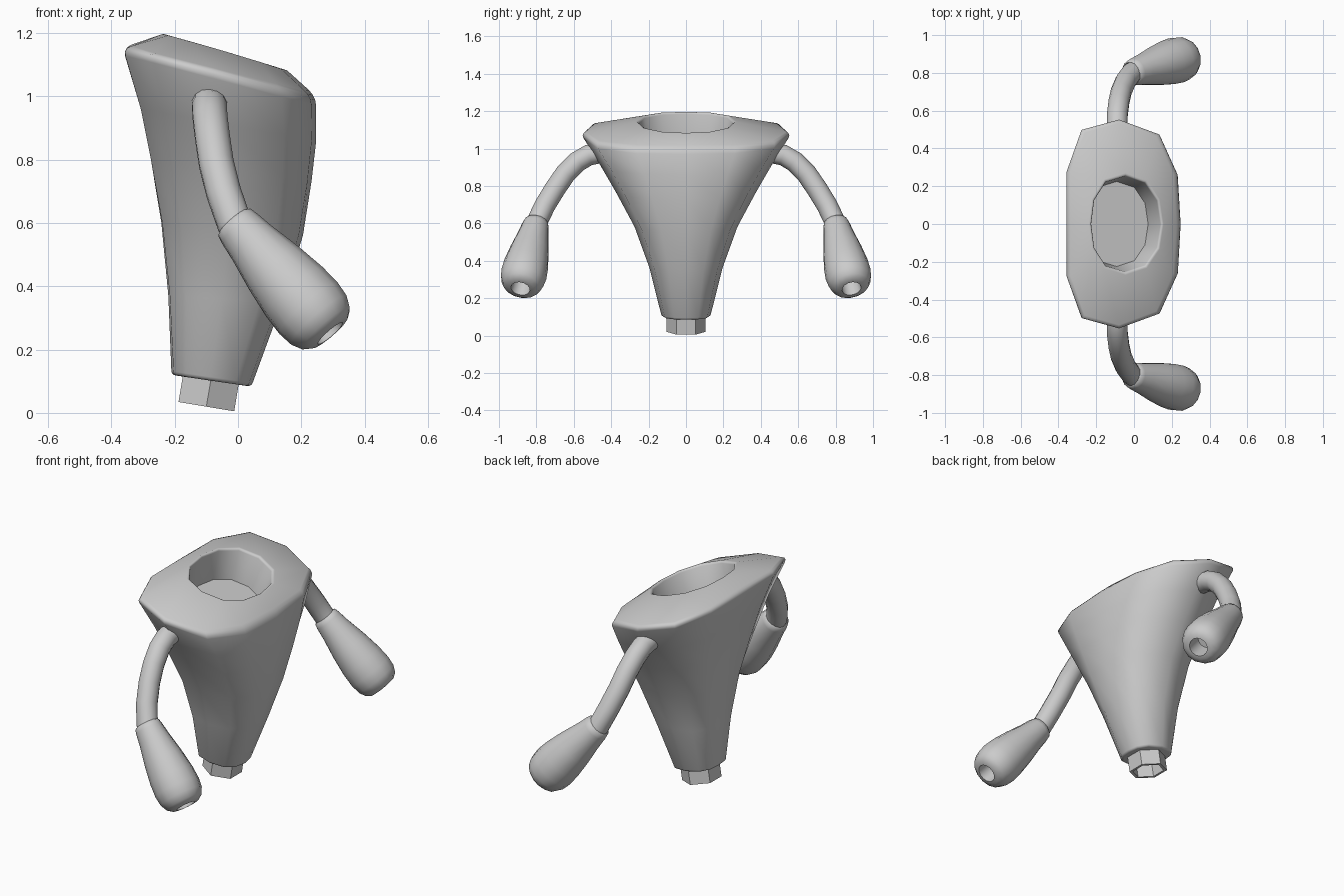
import bpy, bmesh, math
from mathutils import Vector

if "Cube" in bpy.data.objects:
    bpy.data.objects.remove(bpy.data.objects["Cube"])


def loft(name, rings, bevels=(), smooth=40):
    """Skin a list of equal-length rings, cap both ends, bevel chosen rings."""
    bm = bmesh.new()
    loops = [[bm.verts.new(p) for p in ring] for ring in rings]
    n = len(rings[0])
    for a, b in zip(loops, loops[1:]):
        for i in range(n):
            j = (i + 1) % n
            bm.faces.new((a[i], a[j], b[j], b[i]))
    bm.faces.new(loops[0][::-1])
    bm.faces.new(loops[-1])
    picked = [(bm.edges.get((loops[k][i], loops[k][(i + 1) % n])), w)
              for k, w in bevels for i in range(n)]
    for width in sorted({w for _, w in picked}):
        edges = [e for e, w in picked if w == width]
        bmesh.ops.bevel(bm, geom=edges, offset=width, offset_type='OFFSET',
                        segments=3, profile=0.5, affect='EDGES')
    bmesh.ops.recalc_face_normals(bm, faces=bm.faces[:])
    mesh = bpy.data.meshes.new(name)
    bm.to_mesh(mesh)
    bm.free()
    obj = bpy.data.objects.new(name, mesh)
    bpy.context.collection.objects.link(obj)
    bpy.ops.object.select_all(action='DESELECT')
    obj.select_set(True)
    bpy.context.view_layer.objects.active = obj
    bpy.ops.object.shade_smooth_by_angle(angle=math.radians(smooth))
    return obj


def circle(center, direction, radius, n):
    """Ring of n points around a direction."""
    d = Vector(direction).normalized()
    u = d.cross(Vector((1, 0, 0))).normalized()
    v = d.cross(u)
    return [Vector(center) + radius * (u * math.cos(a) + v * math.sin(a))
            for a in (math.tau * i / n for i in range(n))]


def lathe(name, start, direction, profile, n, smooth=40):
    """Profile of (distance, radius) turned around an axis."""
    d = Vector(direction).normalized()
    return loft(name, [circle(Vector(start) + d * t, d, r, n) for t, r in profile],
                smooth=smooth)


# Torso outline: twelve-sided, flat at the back and pointed at the shoulders
half = [(-1, 0), (-1, .5), (-.735, .9), (-.07, 1), (.635, .86), (.95, .48), (1, 0)]
outline = half + [(u, -v) for u, v in half[-2:0:-1]]
oval = [(-math.cos(math.tau * i / 12), math.sin(math.tau * i / 12)) for i in range(12)]


def section(x0, x1, width, z0, z1, w):
    """Tilted section; w blends from oval (0) to shoulder outline (1)."""
    ring = []
    for (a, b), (c, d) in zip(outline, oval):
        u, v = a * w + c * (1 - w), b * w + d * (1 - w)
        t = (u + 1) / 2
        ring.append((x0 + (x1 - x0) * t, v * width, z0 + (z1 - z0) * t))
    return ring


# Torso, running up the sides, over the shoulders and down into the neck socket
loft("torso", [section(*s) for s in (
    (-.21, .042, .13, .12, .083, .6),
    (-.22, .14, .195, .37, .35, .8),
    (-.242, .205, .275, .60, .56, .9),
    (-.275, .232, .375, .80, .73, 1),
    (-.307, .247, .46, .96, .86, 1),
    (-.365, .247, .565, 1.155, 1.0, 1),
    (-.225, .145, .255, 1.2, 1.09, .35),
    (-.25, .075, .225, 1.02, .92, .35))],
    bevels=((0, .012), (5, .03), (6, .015)), smooth=58)

# Hollow six-sided waist peg
lathe("waist_peg", (-.079, 0, .145), (-.165, 0, -.986),
      [(0, .103), (.127, .103), (.127, .085), (.03, .085)], 6)

for side, s in (("right", -1), ("left", 1)):
    # Curved upper arm tube
    path = [Vector((x, s * y, z)) for x, y, z in (
        (-.09, .42, .985), (-.09, .52, .965), (-.088, .58, .93), (-.08, .645, .865),
        (-.068, .70, .785), (-.045, .755, .695), (-.012, .80, .60), (.02, .815, .56))]
    rings = []
    for i, p in enumerate(path):
        d = path[min(i + 1, len(path) - 1)] - path[max(i - 1, 0)]
        rings.append(circle(p, d, .056, 14))
    loft(side + "_upper_arm", rings)

    # Flared forearm with a wrist socket
    lathe(side + "_forearm", (-.015, s * .80, .605), (.305, s * .085, -.352),
          [(.02, .05), (0, .058), (.006, .067), (.03, .073), (.09, .082), (.2, .104),
           (.3, .119), (.37, .123), (.42, .117), (.455, .1), (.473, .075),
           (.476, .052), (.36, .05)], 14, 50)
